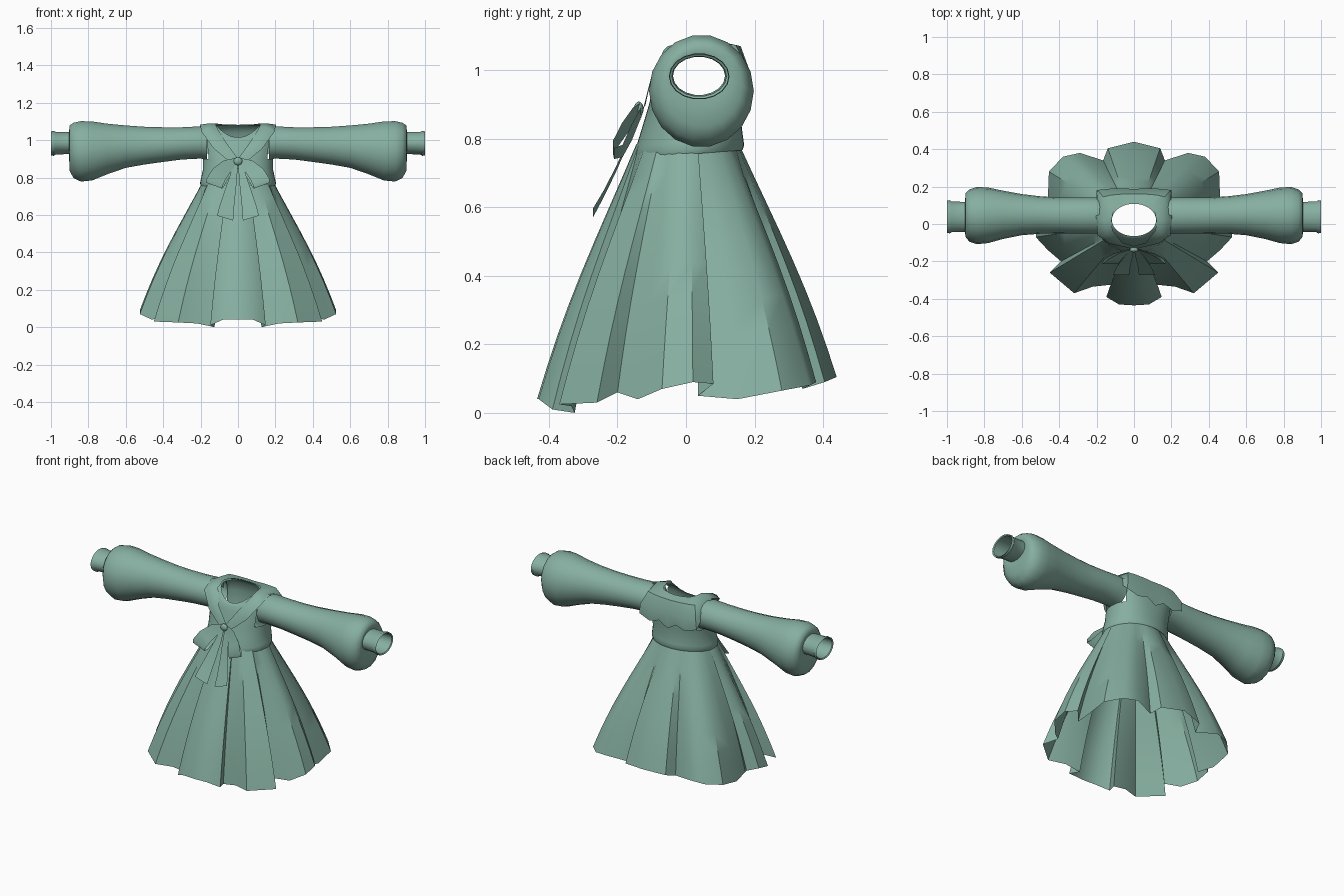
import bpy, bmesh, math
from mathutils import Vector

cloth = bpy.data.materials.new("sage_green_cloth")
cloth.diffuse_color = (0.24, 0.43, 0.355, 1)


def finish(name, bm, angle=40, mirror=False):
    """Turn a bmesh into a named, shaded object, optionally mirrored in x."""
    if mirror:
        geom = bmesh.ops.duplicate(bm, geom=bm.verts[:] + bm.edges[:] + bm.faces[:])["geom"]
        for v in [g for g in geom if isinstance(g, bmesh.types.BMVert)]:
            v.co.x = -v.co.x
        bmesh.ops.reverse_faces(bm, faces=[g for g in geom if isinstance(g, bmesh.types.BMFace)])
        bmesh.ops.remove_doubles(bm, verts=bm.verts[:], dist=0.0005)
    bmesh.ops.recalc_face_normals(bm, faces=bm.faces[:])
    me = bpy.data.meshes.new(name)
    bm.to_mesh(me)
    bm.free()
    me.materials.append(cloth)
    ob = bpy.data.objects.new(name, me)
    bpy.context.collection.objects.link(ob)
    bpy.ops.object.select_all(action='DESELECT')
    ob.select_set(True)
    bpy.context.view_layer.objects.active = ob
    bpy.ops.object.shade_smooth_by_angle(angle=math.radians(angle))
    return ob


def loft(rows, closed):
    """Skin rows of points with quads."""
    bm = bmesh.new()
    vs = [[bm.verts.new(p) for p in r] for r in rows]
    n = len(rows[0])
    for a, b in zip(vs, vs[1:]):
        for i in range(n if closed else n - 1):
            j = (i + 1) % n
            bm.faces.new((a[i], a[j], b[j], b[i]))
    return bm


def spow(v, p):
    return math.copysign(abs(v) ** p, v)


# Pleated skirt: half of the folded hem, drawn up to an oval waist
hem = [(0, -.435, .04), (.08, -.43, .04), (.148, -.39, .01), (.125, -.325, .0),
       (.22, -.335, .02), (.32, -.37, .025), (.45, -.26, .03), (.39, -.2, .06),
       (.46, -.14, .04), (.525, -.07, .07), (.525, .02, .09), (.48, .08, .085),
       (.44, .035, .05), (.46, .15, .04), (.455, .28, .065), (.38, .36, .08),
       (.29, .38, .09), (.165, .34, .07), (.14, .405, .09), (0, .44, .105)]
rows = []
for k in range(9):
    t = k / 8
    row = []
    for x, y, z in hem:
        a = math.atan2(y / .44, x / .53)
        depth = 0.93 + 0.07 * math.hypot(x / .53, y / .44)
        top = Vector((.185 * math.cos(a) * depth, .005 + .15 * math.sin(a) * depth, .785))
        p = Vector((x, y, z)).lerp(top, t)
        swell = 1 + .05 * math.sin(math.pi * t)
        row.append((p.x * swell, p.y * swell, p.z))
    rows.append(row)
finish("pleated_skirt", loft(rows, False), 35, mirror=True)

# Bodice: height, half width, front y, back y, squareness, front drop
levels = [(.765, .185, -.135, .15, 1, 0), (.755, .198, -.148, .165, 1, 0),
          (.77, .203, -.152, .17, 1, 0), (.79, .199, -.145, .167, .95, 0),
          (.84, .188, -.126, .162, .9, 0), (.90, .188, -.108, .165, .85, 0),
          (.98, .192, -.09, .17, .75, 0), (1.04, .187, -.08, .15, .75, .04),
          (1.072, .165, -.073, .13, .8, .06), (1.08, .118, -.065, .108, 1, .065)]
N = 40
rows = []
for z, rx, yf, yb, p, drop in levels:
    row = []
    for i in range(N):
        a = 2 * math.pi * i / N
        c, s = math.cos(a), math.sin(a)
        y = (yf + yb) / 2 + (yb - yf) / 2 * spow(s, p)
        row.append((rx * spow(c, p), y, z - drop * max(0, -s) ** 2 + .012 * s * (z < .8)))
    rows.append(row)
bm = loft(rows, True)
# open armholes
holes = []
for f in bm.faces:
    c = f.calc_center_median()
    if abs(c.x) > .15 and .92 < c.z < 1.05 and abs(c.y - .04) < .085:
        holes.append(f)
bmesh.ops.delete(bm, geom=holes, context='FACES')
finish("bodice", bm, 50)

# Bishop sleeves with cuffs: x, bottom z, top z, front y, back y
sleeve = [(.165, .895, 1.07, -.05, .14), (.2, .9, 1.075, -.052, .142),
          (.3, .895, 1.07, -.052, .142), (.4, .882, 1.07, -.05, .142),
          (.5, .868, 1.073, -.052, .148), (.6, .85, 1.08, -.06, .16),
          (.7, .815, 1.09, -.08, .178), (.78, .782, 1.102, -.102, .195),
          (.84, .776, 1.104, -.108, .198), (.88, .795, 1.095, -.095, .185),
          (.9, .835, 1.08, -.07, .165), (.903, .9, 1.052, -.05, .13)]
cuff = [(.89, .925, 1.045, -.042, .118), (.975, .922, 1.045, -.044, .12),
        (.985, .915, 1.05, -.05, .127), (1.0, .917, 1.048, -.048, .125),
        (.995, .924, 1.041, -.041, .118), (.9, .928, 1.04, -.038, .114)]


def tube(table, sides=18):
    rows = []
    for x, z0, z1, y0, y1 in table:
        rows.append([(x, (y0 + y1) / 2 + (y1 - y0) / 2 * math.cos(2 * math.pi * i / sides),
                      (z0 + z1) / 2 + (z1 - z0) / 2 * math.sin(2 * math.pi * i / sides))
                     for i in range(sides)])
    return loft(rows, True)


finish("sleeves", tube(sleeve + [(.9, .925, 1.045, -.042, .118)]), 60, mirror=True)
finish("cuffs", tube(cuff), 40, mirror=True)

# Wide collar: stations from back centre over the shoulder to the front knot
collar = [
    [(0, .11, 1.082), (0, .16, 1.068), (0, .188, .99), (0, .186, .90)],
    [(.05, .105, 1.083), (.06, .16, 1.07), (.06, .189, .99), (.06, .187, .935)],
    [(.09, .09, 1.085), (.12, .155, 1.072), (.125, .189, .99), (.125, .187, .915)],
    [(.112, .06, 1.088), (.165, .145, 1.074), (.195, .182, 1.0), (.2, .18, .94)],
    [(.12, .02, 1.09), (.15, .02, 1.09), (.185, .025, 1.085), (.203, .03, 1.082)],
    [(.115, -.035, 1.07), (.145, -.055, 1.07), (.17, -.065, 1.06), (.195, -.06, 1.045)],
    [(.062, -.1, .985), (.085, -.103, .975), (.108, -.105, .965), (.13, -.105, .955)],
    [(0, -.118, .90), (0, -.126, .885), (0, -.13, .865), (0, -.135, .845)]]
finish("collar", loft(collar, False), 50, mirror=True)


# Ribbon bow: centre line points with a half-width vector at each
def ribbon(name, path):
    rows = []
    for p, w in path:
        p, w = Vector(p), Vector(w)
        rows.append([p - w, p, p + w])
    finish(name, loft(rows, False), 60, mirror=True)


ribbon("bow_loops", [((.01, -.135, .89), (.006, 0, .014)), ((.055, -.155, .865), (.022, 0, .026)),
                     ((.10, -.187, .82), (.036, 0, .026)), ((.125, -.213, .775), (.042, 0, .02)),
                     ((.128, -.21, .757), (.042, 0, .016)), ((.118, -.185, .765), (.04, 0, .018)),
                     ((.08, -.158, .82), (.03, 0, .024)), ((.01, -.13, .88), (.006, 0, .014))])
ribbon("bow_tails", [((.012, -.137, .88), (.01, 0, .003)), ((.025, -.165, .80), (.02, 0, .006)),
                     ((.045, -.205, .71), (.03, 0, .008)), ((.06, -.24, .64), (.038, 0, .01)),
                     ((.069, -.272, .583), (.043, 0, .013))])
bm = bmesh.new()
bmesh.ops.create_uvsphere(bm, u_segments=12, v_segments=8, radius=1)
for v in bm.verts:
    v.co = Vector((v.co.x * .024, v.co.y * .014 - .138, v.co.z * .022 + .887))
finish("bow_knot", bm, 60)
